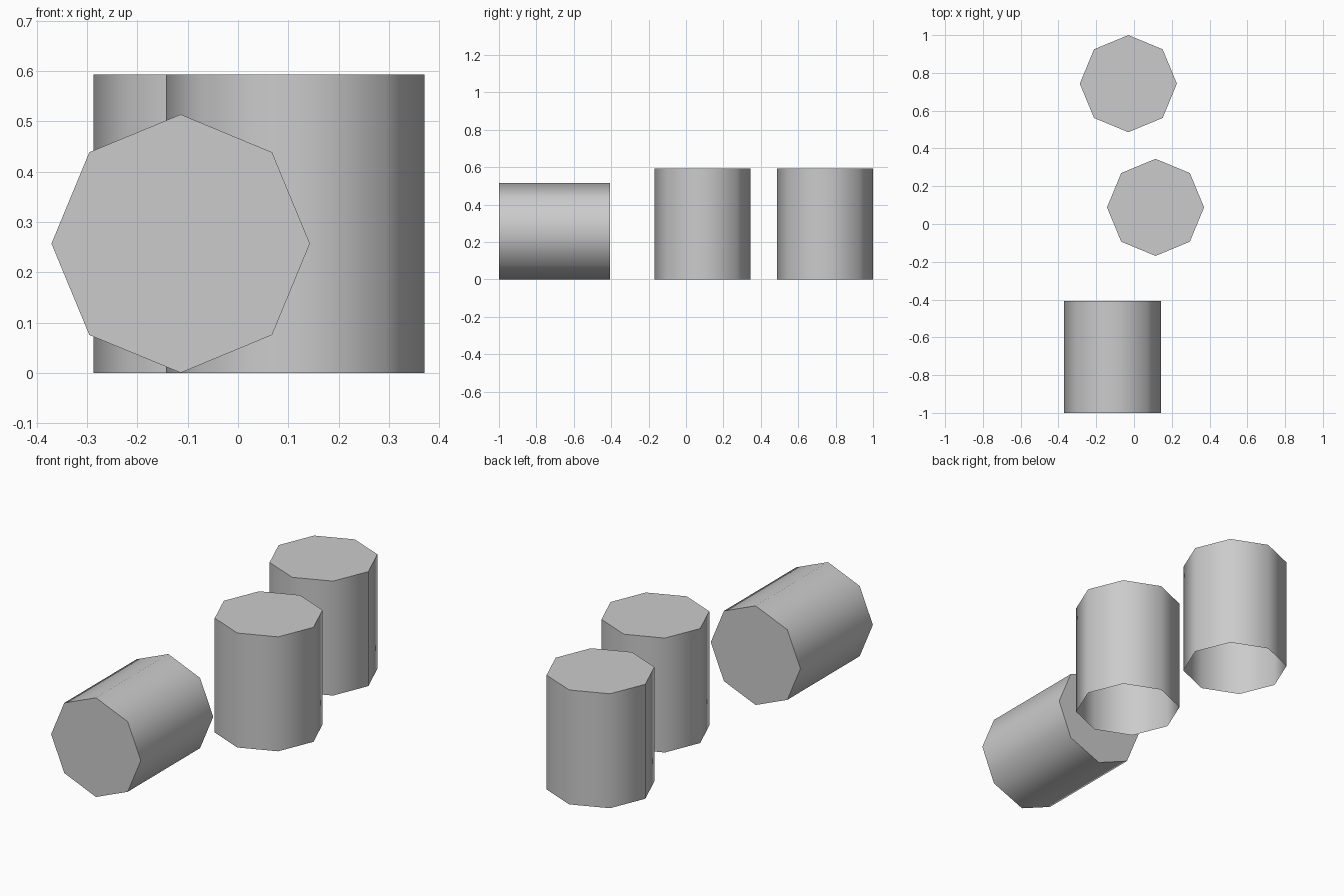
import bpy
import bmesh
import math
from mathutils import Matrix, Vector

cube = bpy.data.objects.get("Cube")
if cube:
    bpy.data.objects.remove(cube, do_unlink=True)

RADIUS = 0.257
LENGTH = 0.593

# One plain grey for every barrel
grey = bpy.data.materials.new("plain_grey")
grey.use_nodes = True
colour = (0.6, 0.6, 0.6, 1)
grey.diffuse_color = colour
grey.node_tree.nodes["Principled BSDF"].inputs["Base Color"].default_value = colour


def barrel(name, centre, lying=False):
    """Eight-sided barrel; standing ones are open underneath."""
    bm = bmesh.new()
    bmesh.ops.create_cone(bm, cap_ends=True, segments=8, radius1=RADIUS,
                          radius2=RADIUS, depth=LENGTH)
    # Put a corner on each axis
    corner = max(bm.verts, key=lambda v: v.co.x).co
    turn = -math.atan2(corner.y, corner.x)
    bmesh.ops.rotate(bm, verts=bm.verts, matrix=Matrix.Rotation(turn, 3, 'Z'))
    if not lying:
        bottom = [f for f in bm.faces if f.normal.z < -0.9]
        bmesh.ops.delete(bm, geom=bottom, context='FACES_ONLY')
    else:
        bmesh.ops.rotate(bm, verts=bm.verts,
                         matrix=Matrix.Rotation(math.pi / 2, 3, 'X'))
    bmesh.ops.translate(bm, verts=bm.verts, vec=Vector(centre))
    mesh = bpy.data.meshes.new(name)
    bm.to_mesh(mesh)
    bm.free()
    mesh.materials.append(grey)
    obj = bpy.data.objects.new(name, mesh)
    bpy.context.collection.objects.link(obj)

    # Round-looking wall with crisp rims
    bpy.ops.object.select_all(action='DESELECT')
    obj.select_set(True)
    bpy.context.view_layer.objects.active = obj
    bpy.ops.object.shade_smooth_by_angle(angle=math.radians(60))


# Two standing barrels and one on its side
barrel("back_barrel", (-0.03, 1 - RADIUS, LENGTH / 2))
barrel("middle_barrel", (0.114, 0.088, LENGTH / 2))
barrel("lying_barrel", (-0.114, -1 + LENGTH / 2, RADIUS), lying=True)
